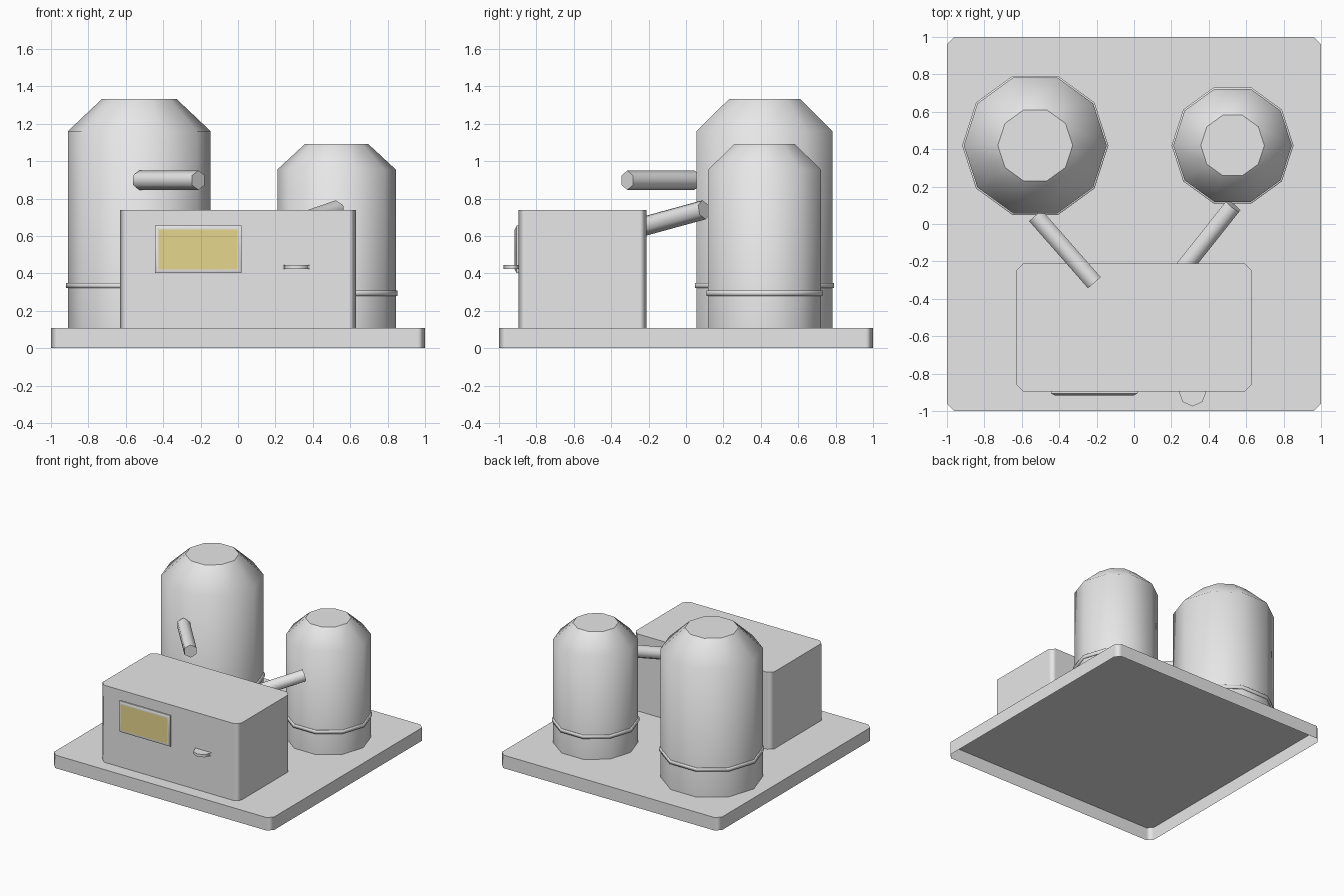
import bpy, bmesh, math
from mathutils import Vector

if "Cube" in bpy.data.objects:
    bpy.data.objects.remove(bpy.data.objects["Cube"])


def material(name, rgb):
    m = bpy.data.materials.new(name)
    m.diffuse_color = (*rgb, 1)
    m.use_nodes = True
    m.node_tree.nodes["Principled BSDF"].inputs["Base Color"].default_value = m.diffuse_color
    return m


GREY = material("light_grey", (0.8, 0.8, 0.8))
YELLOW = material("window_yellow", (0.79, 0.67, 0.27))


def finish(bm, name, mat=GREY):
    """Store the mesh; weighted normals keep large faces flat beside small chamfers."""
    me = bpy.data.meshes.new(name)
    bm.to_mesh(me)
    bm.free()
    me.materials.append(mat)
    ob = bpy.data.objects.new(name, me)
    bpy.context.collection.objects.link(ob)
    return ob


def weighted(ob):
    mod = ob.modifiers.new("weighted_normals", 'WEIGHTED_NORMAL')
    mod.keep_sharp = True
    mod.weight = 100
    return ob


def prism(name, outline, z0, z1, bottom=True):
    """Extrude a counter-clockwise xy outline; the bottom may stay open."""
    bm = bmesh.new()
    lo = [bm.verts.new((x, y, z0)) for x, y in outline]
    hi = [bm.verts.new((x, y, z1)) for x, y in outline]
    if bottom:
        bm.faces.new(lo[::-1])
    bm.faces.new(hi)
    n = len(lo)
    for i in range(n):
        j = (i + 1) % n
        bm.faces.new((lo[i], lo[j], hi[j], hi[i])).smooth = True
    return weighted(finish(bm, name))


def chamfered(x0, x1, y0, y1, c):
    return [(x0 + c, y0), (x1 - c, y0), (x1, y0 + c), (x1, y1 - c),
            (x1 - c, y1), (x0 + c, y1), (x0, y1 - c), (x0, y0 + c)]


def lathe(name, cx, cy, profile, sides=10, cap=False, sharp_rings=False):
    """Turn an (r, z) profile, optionally with a flat top cap."""
    bm = bmesh.new()
    rings = [[bm.verts.new((cx + r * math.cos(math.tau * i / sides),
                            cy + r * math.sin(math.tau * i / sides), z))
              for i in range(sides)] for r, z in profile]
    for a, b in zip(rings, rings[1:]):
        for i in range(sides):
            j = (i + 1) % sides
            bm.faces.new((a[i], a[j], b[j], b[i])).smooth = True
    if cap:
        bm.faces.new(rings[-1])
    if sharp_rings:
        for e in bm.edges:
            if e.is_manifold and e.calc_face_angle() > 1.2:
                e.smooth = False
    return finish(bm, name)


def pipe(name, a, b, r=0.052, sides=6):
    a, b = Vector(a), Vector(b)
    side = (b - a).cross(Vector((0, 0, 1))).normalized()
    up = side.cross(b - a).normalized()
    bm = bmesh.new()
    ends = [[bm.verts.new(p + r * (math.cos(t) * up + math.sin(t) * side))
             for t in (math.tau * i / sides for i in range(sides))] for p in (a, b)]
    for e in ends:
        bm.faces.new(e)
    for i in range(sides):
        j = (i + 1) % sides
        bm.faces.new((ends[0][i], ends[0][j], ends[1][j], ends[1][i])).smooth = True
    bmesh.ops.recalc_face_normals(bm, faces=bm.faces)
    return finish(bm, name)


# Base tray, hollow from below, and machine cabinet
prism("base", chamfered(-1, 1, -1, 1, 0.04), 0, 0.107, bottom=False)
prism("cabinet", chamfered(-0.63, 0.63, -0.895, -0.21, 0.038), 0.107, 0.74, bottom=False)

# Tanks with sloped shoulders and a thin band each
TANK_Y = 0.42
for name, cx, r, shoulder, top_r, top, band in (
        ("large_tank", -0.528, 0.382, 1.16, 0.2, 1.332, 0.335),
        ("small_tank", 0.527, 0.317, 0.955, 0.17, 1.091, 0.294)):
    lathe(name, cx, TANK_Y, [(r, 0.107), (r, shoulder), (top_r, top)], cap=True)
    o = r + 0.009
    lathe(name + "_band", cx, TANK_Y,
          [(r, band - 0.014), (o, band - 0.014), (o, band + 0.014), (r, band + 0.014)],
          sharp_rings=True)

# Connecting pipes
pipe("large_tank_pipe", (-0.527, 0.045, 0.898), (-0.212, -0.314, 0.898))
pipe("small_tank_pipe", (0.53, 0.097, 0.74), (0.22, -0.293, 0.633))

# Window: low frame whose front slopes up to a flat yellow pane
bm = bmesh.new()
x0, x1, z0, z1 = -0.445, 0.018, 0.402, 0.655
loops = [[bm.verts.new((x, y, z)) for x, z in
          ((x0 + w, z0 + w), (x1 - w, z0 + w), (x1 - w, z1 - w), (x0 + w, z1 - w))]
         for y, w in ((-0.895, 0), (-0.906, 0), (-0.916, 0.02))]
for a, b in zip(loops, loops[1:]):
    for i in range(4):
        j = (i + 1) % 4
        bm.faces.new((a[i], a[j], b[j], b[i])).smooth = b is loops[2]
pane = bm.faces.new(loops[2])
pane.material_index = 1
pane.smooth = True
window = weighted(finish(bm, "window"))
window.data.materials.append(YELLOW)

# Small rounded handle on the front: half of an octagonal disc
arc = [math.pi + math.pi * i / 4 for i in range(5)]
prism("handle", [(0.313 + 0.074 * math.cos(t), -0.895 + 0.08 * math.sin(t)) for t in arc],
      0.424, 0.446)
